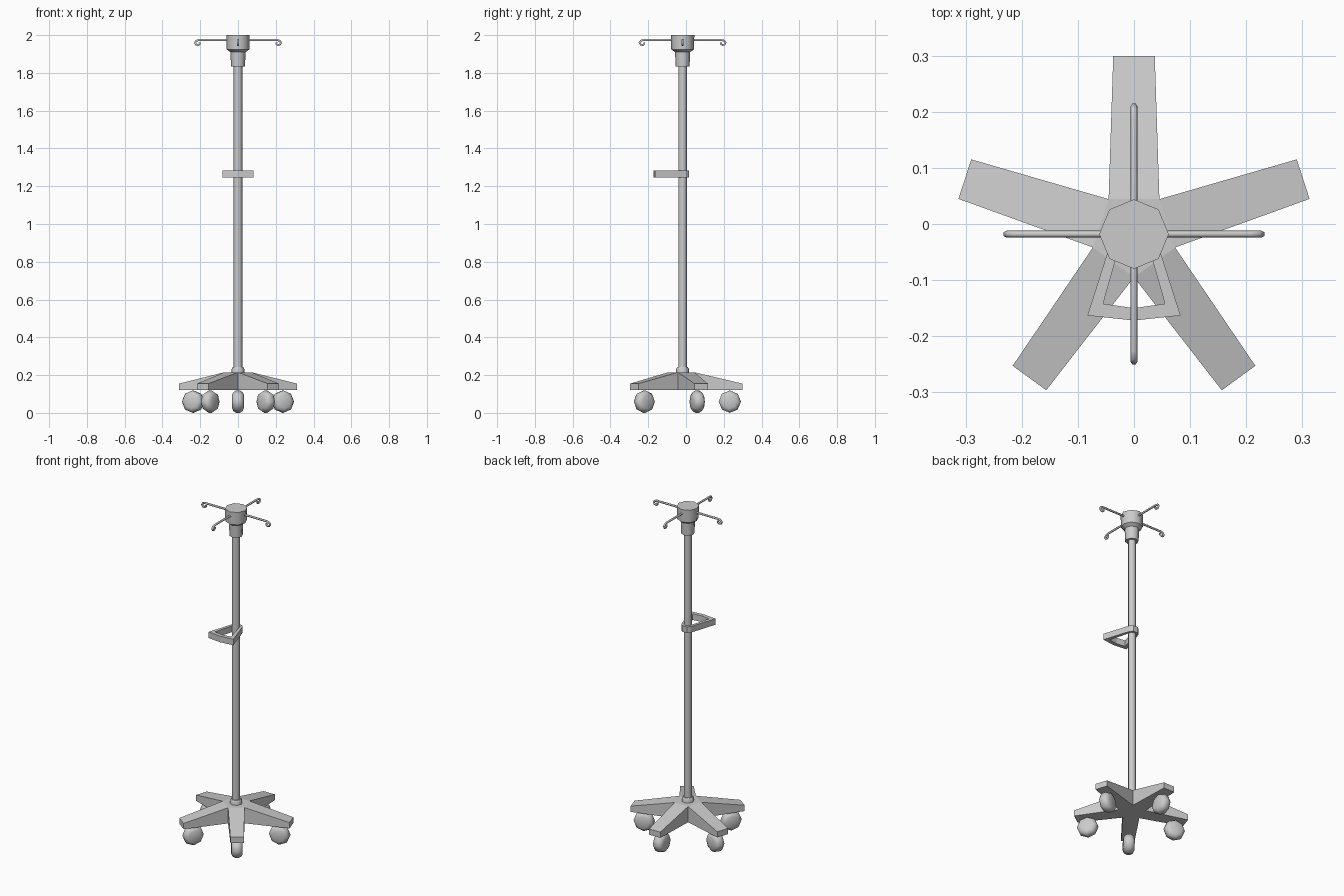
import bpy, bmesh
from math import sin, cos, pi, radians
from mathutils import Vector, Matrix

if "Cube" in bpy.data.objects:
    bpy.data.objects.remove(bpy.data.objects["Cube"])

CY = -0.018                      # pole axis sits slightly toward the front
AXIS = Matrix.Translation((0, CY, 0))
LEG_ANGLES = [radians(90 + 72 * i) for i in range(5)]


def finish(name, bm, smooth=None):
    bmesh.ops.recalc_face_normals(bm, faces=bm.faces)
    me = bpy.data.meshes.new(name)
    bm.to_mesh(me)
    bm.free()
    ob = bpy.data.objects.new(name, me)
    bpy.context.collection.objects.link(ob)
    if smooth:
        bpy.ops.object.select_all(action='DESELECT')
        ob.select_set(True)
        bpy.context.view_layer.objects.active = ob
        bpy.ops.object.shade_smooth_by_angle(angle=radians(smooth))
    return ob


def lathe(name, profile, matrix=AXIS, sides=8):
    """Capped solid of revolution from (radius, z) points."""
    bm = bmesh.new()
    rings = [[bm.verts.new(matrix @ Vector((r * cos(2 * pi * i / sides), r * sin(2 * pi * i / sides), z)))
              for i in range(sides)] for r, z in profile]
    for a, b in zip(rings, rings[1:]):
        for i in range(sides):
            j = (i + 1) % sides
            bm.faces.new((a[i], a[j], b[j], b[i]))
    bm.faces.new(rings[0])
    bm.faces.new(rings[-1])
    return finish(name, bm, 50)


# Five-legged star base: flat pentagon hub, legs sloping down to the tips
bm = bmesh.new()
outline = []
for a in LEG_ANGLES:
    out, side = Vector((cos(a), sin(a), 0)), Vector((-sin(a), cos(a), 0))
    c = a - radians(36)
    outline.append((Vector((cos(c), sin(c), 0)) * 0.077, 0.215))
    outline.append((out * 0.317 - side * 0.037, 0.155))
    outline.append((out * 0.317 + side * 0.037, 0.155))
top = [bm.verts.new((p.x, p.y + CY, z)) for p, z in outline]
low = [bm.verts.new((p.x, p.y + CY, 0.12)) for p, z in outline]
n = len(top)
for i in range(n):
    bm.faces.new((low[i], low[(i + 1) % n], top[(i + 1) % n], top[i]))
for ring in (top, low):
    bm.faces.new(ring[::3])
    for i in range(0, n, 3):
        bm.faces.new((ring[i], ring[i + 1], ring[i + 2], ring[(i + 3) % n]))
finish("star_base", bm)

# Caster wheels, axles across each leg
wheel = [(0.036, -0.031), (0.051, -0.024), (0.059, -0.01),
         (0.059, 0.01), (0.051, 0.024), (0.036, 0.031)]
for i, a in enumerate(LEG_ANGLES):
    m = (Matrix.Translation((0.25 * cos(a), 0.25 * sin(a) + CY, 0.0595))
         @ Matrix.Rotation(a, 4, 'Z') @ Matrix.Rotation(pi / 2, 4, 'X'))
    lathe(f"caster_wheel_{i + 1}", wheel, m)

# Pole, base collar and stepped head
lathe("base_collar", [(0.034, 0.21), (0.034, 0.232), (0.028, 0.242)])
lathe("pole", [(0.0225, 0.2), (0.0225, 1.86)])
lathe("pole_head", [(0.037, 1.835), (0.040, 1.91), (0.060, 1.924), (0.062, 2.0)])

# Four hanging hooks with curled tips
path = [(0.03, 1.974), (0.208, 1.974), (0.221, 1.97), (0.2275, 1.96),
        (0.222, 1.95), (0.211, 1.948), (0.203, 1.953), (0.203, 1.962)]
for k in range(4):
    a = k * pi / 2
    cu = bpy.data.curves.new("hook", 'CURVE')
    cu.dimensions = '3D'
    cu.bevel_depth = 0.006
    cu.bevel_resolution = 1
    cu.use_fill_caps = True
    sp = cu.splines.new('POLY')
    sp.points.add(len(path) - 1)
    for pt, (r, z) in zip(sp.points, path):
        pt.co = (r * cos(a), r * sin(a) + CY, z, 1)
    ob = bpy.data.objects.new(f"hook_{k + 1}", cu)
    bpy.context.collection.objects.link(ob)

# Push handle: triangular loop wrapping the pole, right half mirrored
outer = [(0.0, -0.172), (0.083, -0.163), (0.031, 0.0), (0.016, 0.015)]
inner = [(0.0, -0.150), (0.055, -0.142), (0.021, -0.022), (0.012, -0.014)]


def loop(half):
    return half + [(-x, y) for x, y in reversed(half) if x > 0]


bm = bmesh.new()
rings = [[bm.verts.new((x, y, z)) for x, y in loop(h)]
         for h, z in ((outer, 1.246), (outer, 1.283), (inner, 1.283), (inner, 1.246))]
for k in range(4):
    a, b = rings[k], rings[(k + 1) % 4]
    for i in range(len(a)):
        j = (i + 1) % len(a)
        bm.faces.new((a[i], a[j], b[j], b[i]))
finish("push_handle", bm)
